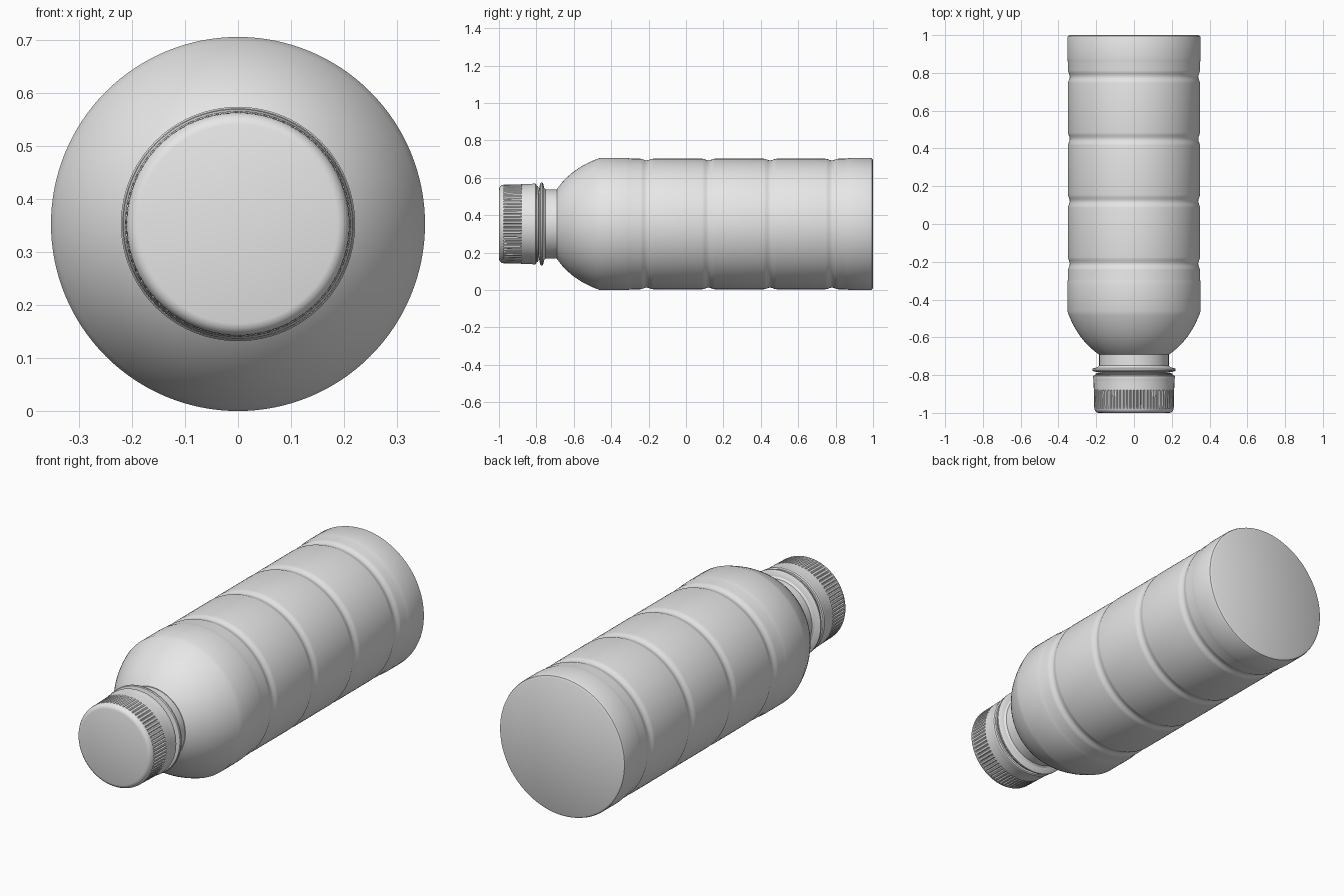
import bpy, bmesh, math

if "Cube" in bpy.data.objects:
    bpy.data.objects.remove(bpy.data.objects["Cube"], do_unlink=True)

AXIS_Z = 0.353  # the bottle lies on its side along y

grey = bpy.data.materials.new("light grey")
grey.use_nodes = True
colour = (0.8, 0.8, 0.8, 1)
grey.diffuse_color = colour
grey.node_tree.nodes["Principled BSDF"].inputs["Base Color"].default_value = colour


def lathe(name, profile, steps, dent=None):
    """Spin (y, radius) points around the long axis; dent(ring, step) lowers the radius."""
    bm = bmesh.new()
    rings = []
    for k, (y, r) in enumerate(profile):
        ring = []
        for i in range(steps):
            a = 2 * math.pi * i / steps
            rad = r - (dent(k, i) if dent else 0)
            ring.append(bm.verts.new((rad * math.cos(a), y, AXIS_Z + rad * math.sin(a))))
        rings.append(ring)
    for a, b in zip(rings, rings[1:]):
        for i in range(steps):
            j = (i + 1) % steps
            bm.faces.new((a[i], a[j], b[j], b[i]))
    bm.faces.new(rings[0])
    bm.faces.new(rings[-1])
    bmesh.ops.recalc_face_normals(bm, faces=bm.faces)
    mesh = bpy.data.meshes.new(name)
    bm.to_mesh(mesh)
    bm.free()
    mesh.materials.append(grey)
    obj = bpy.data.objects.new(name, mesh)
    bpy.context.collection.objects.link(obj)
    bpy.ops.object.select_all(action='DESELECT')
    obj.select_set(True)
    bpy.context.view_layer.objects.active = obj
    bpy.ops.object.shade_smooth_by_angle(angle=math.radians(30))
    return obj


# Body: domed shoulder, straight wall with four pressed grooves, chamfered base
body = [(-0.69, 0.183)]
p0, p1, p2 = (-0.69, 0.187), (-0.61, 0.302), (-0.46, 0.353)
for s in range(13):
    t = s / 12
    body.append(tuple((1 - t) ** 2 * a + 2 * t * (1 - t) * b + t * t * c
                      for a, b, c in zip(p0, p1, p2)))
body += [(-0.32, 0.353), (-0.305, 0.3515), (-0.29, 0.349)]
for centre in (-0.21, 0.12, 0.45, 0.78):
    for s in range(-4, 5):
        depth = 0.009 * (0.5 + 0.5 * math.cos(math.pi * s / 4))
        body.append((centre + 0.0085 * s, 0.349 - depth))
body += [(0.85, 0.349), (0.865, 0.3515), (0.88, 0.353), (0.987, 0.353), (0.995, 0.350), (1.0, 0.341)]
lathe("bottle_body", body, 128)

# Neck with a thin support flange
neck = [(-0.82, 0.178), (-0.787, 0.178), (-0.784, 0.195), (-0.779, 0.218), (-0.775, 0.221),
        (-0.768, 0.221), (-0.764, 0.216), (-0.758, 0.192), (-0.75, 0.184), (-0.685, 0.184)]
lathe("neck_with_flange", neck, 128)

# Screw cap: rounded top edge and a band of grip grooves
RIBS = 72
cap = [(-1.0, 0.188), (-0.997, 0.197), (-0.991, 0.204), (-0.982, 0.209), (-0.976, 0.210),
       (-0.972, 0.2105), (-0.884, 0.2125), (-0.876, 0.213), (-0.835, 0.2135),
       (-0.825, 0.2145), (-0.812, 0.217), (-0.805, 0.216), (-0.80, 0.211), (-0.80, 0.18)]


def grip(k, i):
    return 0.005 if k in (5, 6) and i % 4 == 0 else 0


lathe("screw_cap", cap, RIBS * 4, grip)

# Tamper ring between cap and flange
ring = [(-0.801, 0.196), (-0.798, 0.203), (-0.792, 0.203), (-0.789, 0.196), (-0.789, 0.178)]
lathe("tamper_ring", ring, 128)
